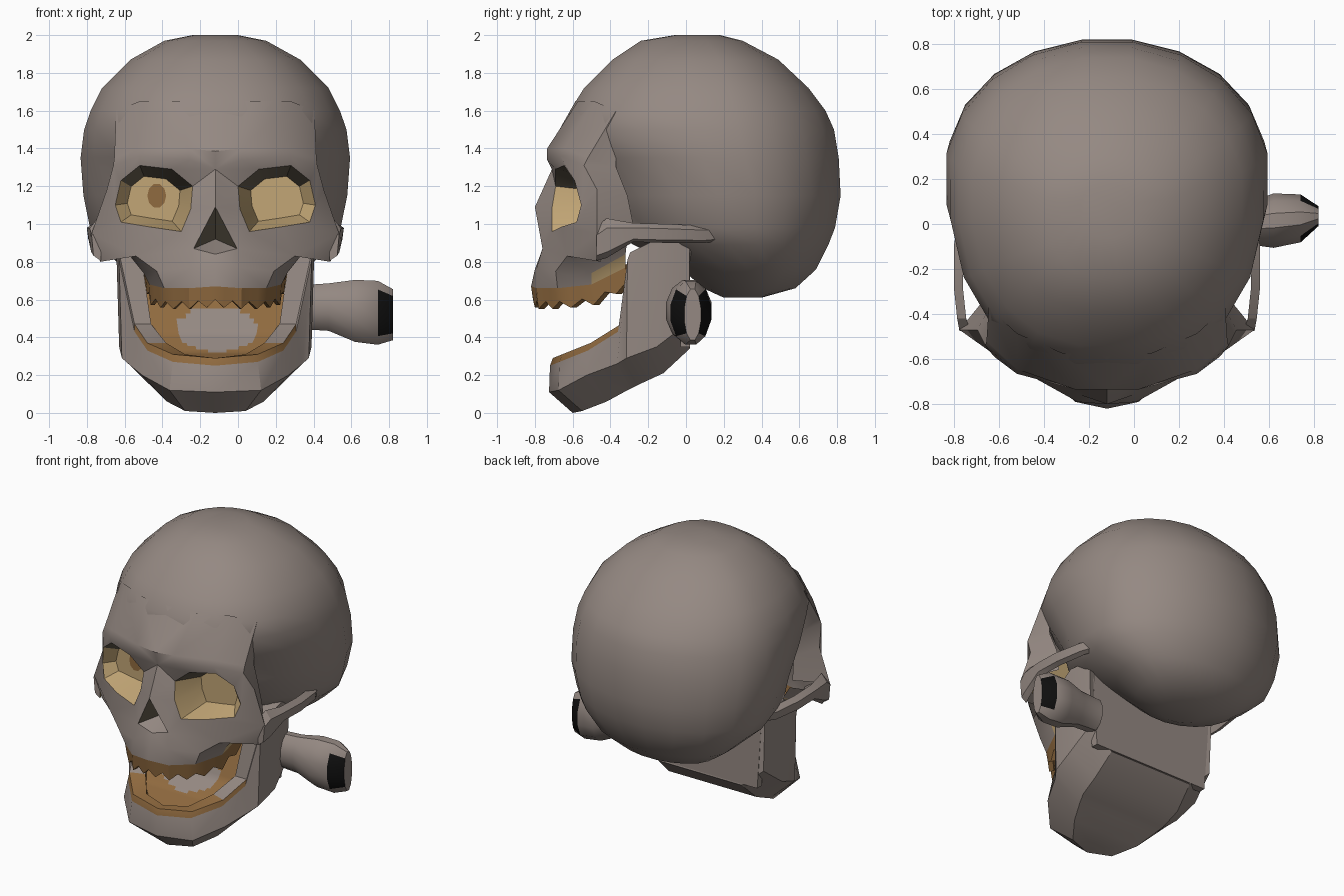
import bpy, bmesh, math
from mathutils import Vector

if "Cube" in bpy.data.objects:
    bpy.data.objects.remove(bpy.data.objects["Cube"])

CX = -0.12  # symmetry plane of the skull


def material(name, rgb):
    m = bpy.data.materials.new(name)
    m.diffuse_color = (*rgb, 1)
    m.use_nodes = True
    m.node_tree.nodes["Principled BSDF"].inputs["Base Color"].default_value = m.diffuse_color
    return m


MATS = [material("bone_grey", (.30, .25, .225)), material("socket_tan", (.54, .38, .18)),
        material("tooth_brown", (.28, .145, .05)), material("cavity_olive", (.14, .115, .08)),
        material("marrow_black", (.005, .005, .005))]
BONE, TAN, BROWN, OLIVE, BLACK = range(5)


def build(name, faces, mirror=True, out=None, cx=CX):
    """faces: (points, material index) pairs, welded into one mesh."""
    bm = bmesh.new()
    for pts, mat in faces:
        for s in ((1, -1) if mirror else (1,)):
            f = bm.faces.new([bm.verts.new((s * p[0] + cx, p[1], p[2])) for p in pts])
            f.material_index = mat if isinstance(mat, int) else mat[s < 0]
    bmesh.ops.remove_doubles(bm, verts=bm.verts, dist=.0008)
    bmesh.ops.dissolve_degenerate(bm, dist=.0005, edges=bm.edges)
    bmesh.ops.recalc_face_normals(bm, faces=bm.faces)
    bm.normal_update()
    if out:
        net = sum((f.normal * f.calc_area() for f in bm.faces), Vector())
        if net.dot(Vector(out)) < 0:
            bmesh.ops.reverse_faces(bm, faces=bm.faces)
    me = bpy.data.meshes.new(name)
    bm.to_mesh(me)
    bm.free()
    for m in MATS:
        me.materials.append(m)
    ob = bpy.data.objects.new(name, me)
    bpy.context.collection.objects.link(ob)
    bpy.ops.object.select_all(action='DESELECT')
    ob.select_set(True)
    bpy.context.view_layer.objects.active = ob
    bpy.ops.object.shade_smooth_by_angle(angle=math.radians(32))
    return ob


def loft(rows, closed=False, caps=False, mat=lambda i, j: BONE):
    out = []
    for i in range(len(rows) - 1):
        n = len(rows[i])
        for j in range(n if closed else n - 1):
            k = (j + 1) % n
            out.append(([rows[i][j], rows[i][k], rows[i + 1][k], rows[i + 1][j]], mat(i, j)))
    if caps:
        out += [(rows[0], BONE), (rows[-1], BONE)]
    return out


def lerp(a, b, t):
    return tuple(x + (y - x) * t for x, y in zip(a, b))


# cranium: stacked egg-shaped rings (z, front y, back y, half width), squarer at the forehead
rings = []
for z, yf, yb, hw in [(2.0, -.06, .18, .12), (1.97, -.24, .30, .27), (1.87, -.39, .49, .45),
                      (1.72, -.54, .65, .60), (1.60, -.615, .74, .66), (1.50, -.64, .785, .695),
                      (1.35, -.60, .81, .715), (1.15, -.46, .82, .70), (.98, -.42, .79, .665),
                      (.89, -.28, .755, .62), (.76, -.02, .69, .48), (.66, .09, .58, .34), (.61, .2, .4, .15)]:
    yc = yf + (yb - yf) * .58
    ring = []
    for k in range(20):
        a = math.tau * (k + .5) / 20
        c, s = math.cos(a), math.sin(a)
        e = .86 if s < 0 and z > 1.45 else 1
        c, s = math.copysign(abs(c) ** e, c), math.copysign(abs(s) ** e, s)
        ring.append((hw * 1.01 * c, yc + s * 1.01 * (yb - yc if s > 0 else yc - yf), z))
    rings.append(ring)
build("cranium", loft(rings, closed=True, caps=True), mirror=False)

# face: eye rim loop, surrounding loop, and a recessed pocket
rim = [(.12, -.69, 1.20), (.23, -.69, 1.29), (.40, -.645, 1.31), (.50, -.59, 1.23), (.53, -.555, 1.10),
       (.50, -.58, 1.01), (.35, -.66, .985), (.18, -.71, .96), (.13, -.71, 1.08)]
around = [(0, -.71, 1.29), (.14, -.735, 1.34), (.40, -.665, 1.36), (.54, -.54, 1.31), (.575, -.47, 1.18),
          (.655, -.47, .95), (.42, -.63, .83), (.115, -.76, .87), (0, -.80, 1.09)]
pocket = [(.33 + (x - .33) * .68, -.50, 1.13 + (z - 1.13) * .68) for x, y, z in rim]
faces = loft([around, rim], closed=True)
faces += loft([rim, pocket], closed=True, mat=lambda i, j: OLIVE if j < 3 else TAN)
faces.append((pocket, TAN))
# brow ridge, forehead blend and outer eye flange
brow = [(0, -.735, 1.385), (.14, -.735, 1.40), (.40, -.645, 1.40), (.535, -.52, 1.35)]
upper = [(0, -.585, 1.65), (.2, -.572, 1.65), (.4, -.485, 1.65), (.525, -.37, 1.6)]
faces += loft([around[:4], brow, upper])
flange = [upper[3], (.50, -.37, 1.3), (.49, -.31, 1.15), (.50, -.28, 1.0)]
faces += loft([[brow[3]] + around[3:6], flange])
# upper jaw bone and cheek
spine = (0, -.77, .84)
top = [spine, around[7], around[6], (.46, -.5, .84), (.46, -.31, .93)]
mid = [(0, -.80, .76), (.13, -.79, .77), (.31, -.69, .75), (.38, -.5, .74), (.40, -.32, .84)]
gum = [(0, -.82, .67), (.14, -.79, .66), (.27, -.68, .66), (.35, -.5, .68), (.38, -.32, .77)]
faces += loft([top, mid, gum], mat=lambda i, j: TAN if i == 1 and j == 3 else BONE)
cheek = (.61, -.45, .80)
faces += [([around[6], around[5], cheek], BONE), ([around[6], cheek, top[3]], BONE)]
# nose cavity
pit = (0, -.60, .92)
faces += [([around[8], around[7], pit], OLIVE), ([around[7], spine, pit], BONE)]
build("face_bones", faces, out=(0, -1, 0))

# brown spot in one socket
build("socket_spot", [([(-.31 + .05 * math.cos(a), -.506, 1.15 + .065 * math.sin(a))
                        for a in [math.tau * k / 10 for k in range(10)]], BROWN)],
      mirror=False, out=(0, -1, 0))

# upper teeth: zigzag strip along the gum line, with palate
arc = [lerp(gum[i], gum[i + 1], t / 3) for i in range(4) for t in range(3)] + [gum[4]]
rows = []
for i, (x, y, z) in enumerate(arc):
    drop = .11 if i % 2 else .07
    rows.append([(x, y, z), (x * .98, y + .01, z - drop), (x * .92, y + .04, z - drop),
                 (x * .88, y + .05, z), (0, y + .05, z + .04)])
build("upper_teeth", loft(rows, mat=lambda i, j: BROWN), out=(0, 0, -1))

# cheekbone arches, running back into the cranium
arch = []
for x, y, z, h, t in [(.63, -.475, .895, .09, .025), (.645, -.42, .925, .105, .02), (.66, -.28, .955, .05, .02),
                      (.66, -.1, .95, .05, .02), (.63, .10, .945, .045, .02), (.54, .28, .95, .03, .02)]:
    arch.append([(x + t, y, z + h * .5), (x - t, y, z + h), (x - t, y, z - h), (x + t * .6, y, z - h * .7)])
build("cheekbone_arches", loft(arch, closed=True, caps=True,
                               mat=lambda i, j: TAN if i == 0 and j == 1 else BONE))

# lower jaw: outer x, y, inner x, y, top z, bottom z, bottom y
jaw = []
for i, (ox, oy, ix, iy, zt, zb, by) in enumerate([
        (.50, .02, .37, -.02, .93, .34, .02), (.525, -.15, .38, -.12, .93, .21, -.12),
        (.51, -.31, .395, -.29, .85, .15, -.25), (.475, -.36, .34, -.345, .47, .12, -.31),
        (.40, -.52, .26, -.47, .37, .06, -.42), (.25, -.67, .16, -.60, .31, .01, -.55),
        (0, -.72, 0, -.645, .29, 0, -.60)]):
    zf = zb + .04
    tx = ox * (.9 if i >= 3 else 1)
    jaw.append([(0, iy, zf), (ix * .9, iy, zf), (ix, iy, zt), (tx, oy + .015, zt), (tx, oy, zt - .04),
                (ox * .97, oy - .005, zb + (.14 if i < 5 else .11)), (ox * .64, by, zb), (0, by, zb)])


def jaw_colour(i, j):
    if j == 1 and i == 2:
        return (TAN, BROWN)
    return BROWN if j < 2 or (j == 2 and i >= 4) or (j == 3 and i >= 3) else BONE


faces = loft(jaw, mat=jaw_colour)
faces.append((jaw[0], BONE))
build("lower_jaw", faces)

# back of the jaw between the two uprights
front = [(0, -.03, .35), (.44, -.03, .35), (.48, -.03, .92), (0, -.03, .92)]
back = [(x, .02, z) for x, y, z in front]
build("jaw_back_wall", [(front, BONE), (back, BONE)] +
      [([front[i], front[i + 1], back[i + 1], back[i]], BONE) for i in range(3)])

# rising mouth floor: brown with a pale oval in the middle
profile = [(-.62, .27, .12), (-.47, .32, .27), (-.36, .42, .34), (-.29, .58, .38), (-.22, .74, .39)]
rows = []
for a, b in zip(profile, profile[1:]):
    for t in range(6):
        y, z, hw = lerp(a, b, t / 6)
        rows.append([(hw * (k / 14 - 1), y, z) for k in range(29)])
cells = []
for pts, _ in loft(rows):
    c = sum((Vector(p) for p in pts), Vector()) / 4
    cells.append((pts, BONE if ((c.x - .01) / .215) ** 2 + ((c.z - .445) / .12) ** 2 < 1 else BROWN))
build("mouth_floor", cells, mirror=False, out=(0, -1, 1))

# crossing bone stub on one side, with black worn sides at its tip
stub = []
for x, y, z, ry, rz in [(.33, .0, .56, .09, .12), (.48, .0, .56, .09, .13), (.62, .015, .54, .125, .17),
                        (.74, .025, .53, .11, .175), (.82, .035, .52, .045, .14)]:
    stub.append([(x, y + ry * math.cos(a), z + rz * math.sin(a))
                 for a in [math.tau * (k + .5) / 12 for k in range(12)]])
build("bone_stub", loft(stub, closed=True, caps=True,
                        mat=lambda i, j: BLACK if i == 3 and j in (4, 5, 6, 10, 11, 0) else BONE),
      mirror=False, cx=0)
